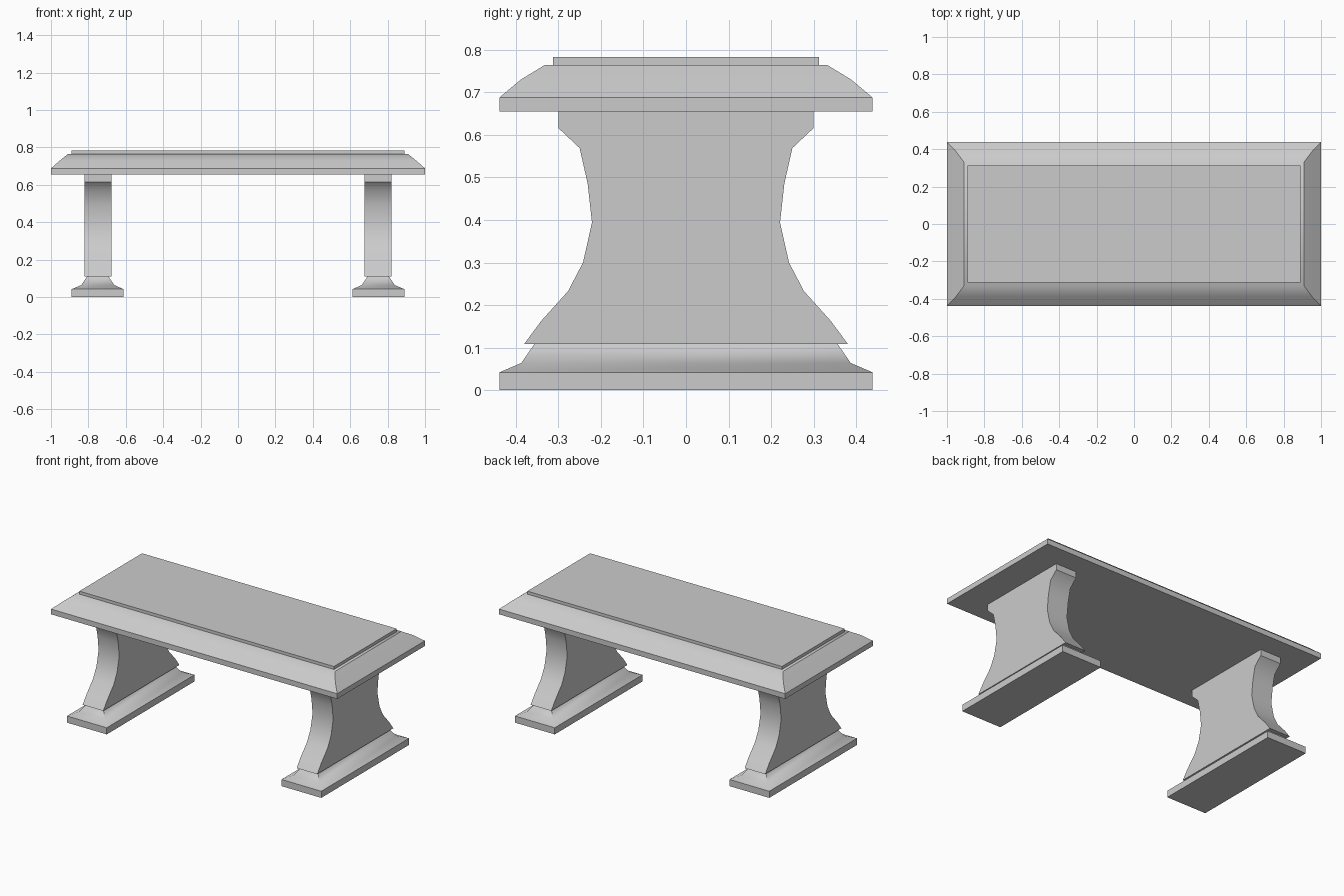
import bpy, bmesh, math

if "Cube" in bpy.data.objects:
    bpy.data.objects.remove(bpy.data.objects["Cube"])


def finish(name, bm):
    bmesh.ops.recalc_face_normals(bm, faces=bm.faces)
    mesh = bpy.data.meshes.new(name)
    bm.to_mesh(mesh)
    bm.free()
    obj = bpy.data.objects.new(name, mesh)
    bpy.context.collection.objects.link(obj)
    bpy.ops.object.select_all(action='DESELECT')
    obj.select_set(True)
    bpy.context.view_layer.objects.active = obj
    bpy.ops.object.shade_smooth_by_angle(angle=math.radians(37))
    return obj


def stepped_block(name, cx, levels):
    """Stack of rectangles (half x, half y, z) skinned into a solid."""
    bm = bmesh.new()
    rings = [[bm.verts.new((cx + sx * hx, sy * hy, z))
              for sx, sy in ((-1, -1), (1, -1), (1, 1), (-1, 1))]
             for hx, hy, z in levels]
    for a, b in zip(rings, rings[1:]):
        for i in range(4):
            j = (i + 1) % 4
            bm.faces.new((a[i], a[j], b[j], b[i]))
    bm.faces.new(rings[0][::-1])
    bm.faces.new(rings[-1])
    return finish(name, bm)


def profile_leg(name, cx, half_width, profile):
    """Symmetric (half y, z) outline extruded along x."""
    outline = profile + [(-y, z) for y, z in reversed(profile)]
    bm = bmesh.new()
    face = bm.faces.new([bm.verts.new((cx - half_width, y, z)) for y, z in outline])
    ext = bmesh.ops.extrude_face_region(bm, geom=[face], use_keep_orig=True)
    moved = [v for v in ext['geom'] if isinstance(v, bmesh.types.BMVert)]
    bmesh.ops.translate(bm, verts=moved, vec=(2 * half_width, 0, 0))
    return finish(name, bm)


# Bench top with curved rim
stepped_block("bench_slab", 0, [
    (1.0, 0.438, 0.655), (1.0, 0.438, 0.688),
    (0.952, 0.388, 0.73), (0.91, 0.332, 0.764)])

# Raised seat panel
stepped_block("seat_panel", 0, [(0.89, 0.313, 0.764), (0.89, 0.313, 0.783)])

# Legs and moulded feet
leg_profile = [(0.38, 0.109), (0.34, 0.163), (0.277, 0.233), (0.242, 0.3),
               (0.221, 0.394), (0.231, 0.485), (0.25, 0.569),
               (0.30, 0.616), (0.30, 0.655)]
for side, sx in (("left", -1), ("right", 1)):
    profile_leg(side + "_leg", sx * 0.748, 0.072, leg_profile)
    stepped_block(side + "_foot", sx * 0.75, [
        (0.139, 0.438, 0.0), (0.139, 0.438, 0.042),
        (0.088, 0.387, 0.064), (0.058, 0.356, 0.109)])
